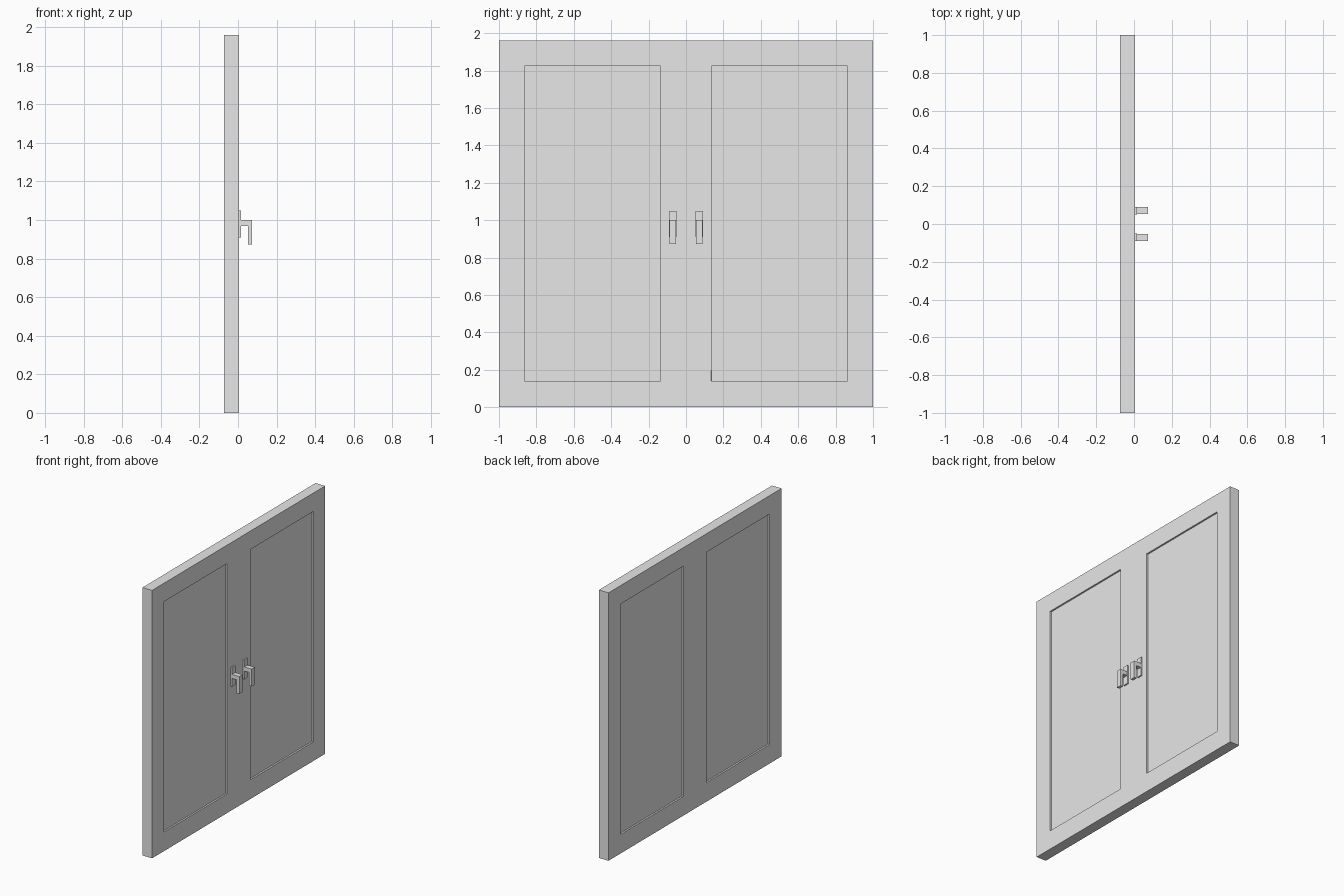
import bpy, bmesh
from mathutils import Matrix, Vector

cube = bpy.data.objects.get("Cube")
if cube:
    bpy.data.objects.remove(cube, do_unlink=True)

GREY = (0.8, 0.8, 0.8, 1)
mat = bpy.data.materials.new("plain grey")
mat.use_nodes = True
mat.diffuse_color = GREY
mat.node_tree.nodes["Principled BSDF"].inputs["Base Color"].default_value = GREY


def finish(name, bm):
    bmesh.ops.recalc_face_normals(bm, faces=bm.faces)
    mesh = bpy.data.meshes.new(name)
    bm.to_mesh(mesh)
    bm.free()
    mesh.materials.append(mat)
    obj = bpy.data.objects.new(name, mesh)
    bpy.context.collection.objects.link(obj)
    return obj


def box(lo, hi):
    bm = bmesh.new()
    lo, hi = Vector(lo), Vector(hi)
    m = Matrix.Translation((lo + hi) / 2) @ Matrix.Diagonal((hi - lo).to_4d())
    bmesh.ops.create_cube(bm, size=1, matrix=m)
    return bm


# Double door slab, divided at the panel borders
BACK, FACE, HEIGHT = -0.073, 0.005, 1.96
INNER, OUTER, LOW, HIGH = 0.135, 0.863, 0.14, 1.825
bm = box((BACK, -1, 0), (FACE, 1, HEIGHT))
cuts = [((0, y, 0), (0, 1, 0)) for y in (-OUTER, -INNER, INNER, OUTER)]
cuts += [((0, 0, z), (0, 0, 1)) for z in (LOW, HIGH)]
for co, no in cuts:
    bmesh.ops.bisect_plane(bm, geom=bm.verts[:] + bm.edges[:] + bm.faces[:],
                           plane_co=co, plane_no=no)

# Recessed panels on both sides
bm.normal_update()
panels = []
for f in bm.faces:
    c = f.calc_center_median()
    if abs(f.normal.x) > 0.9 and INNER < abs(c.y) < OUTER and LOW < c.z < HIGH:
        panels.append(f)
bmesh.ops.inset_individual(bm, faces=panels, thickness=0.0001, depth=-0.012)
finish("double_door", bm)


# Handles: backing plate and hooked lever
def lever(y, half):
    profile = [(0.014, 1.0), (0.073, 1.0), (0.073, 0.872),
               (0.052, 0.872), (0.052, 0.97), (0.014, 0.97)]
    bm = bmesh.new()
    face = bm.faces.new([bm.verts.new((x, y - half, z)) for x, z in profile])
    ext = bmesh.ops.extrude_face_region(bm, geom=[face])
    verts = [v for v in ext["geom"] if isinstance(v, bmesh.types.BMVert)]
    bmesh.ops.translate(bm, verts=verts, vec=(0, 2 * half, 0))
    return bm


for side, y in (("left", 0.071), ("right", -0.071)):
    finish(side + "_handle_plate",
           box((FACE, y - 0.02, 0.91), (0.015, y + 0.02, 1.05)))
    finish(side + "_handle_lever", lever(y, 0.0185))
